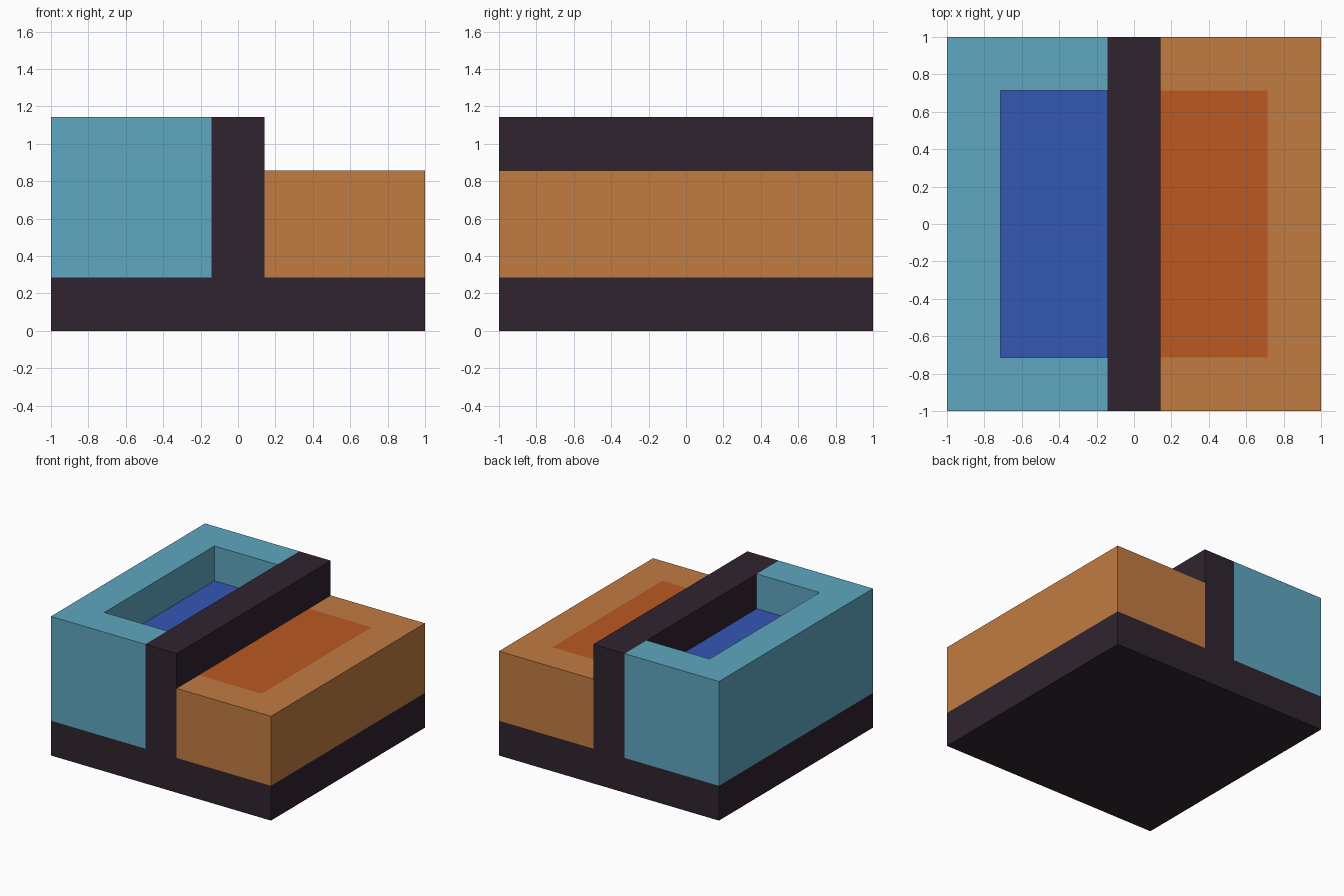
import bpy
import bmesh
from mathutils import Vector

cube = bpy.data.objects.get("Cube")
if cube:
    bpy.data.objects.remove(cube, do_unlink=True)

UNIT = 1 / 7          # everything sits on a grid of sevenths
SPINE = UNIT          # half width of the divider
INNER = 5 * UNIT      # edge of the recess
BASE = 2 * UNIT       # slab thickness
LOW = 6 * UNIT        # low side and recess floor
HIGH = 8 * UNIT       # tall side and divider


def material(name, rgb):
    """Flat colour given as 0-255 display values."""
    lin = [((c / 255 + 0.055) / 1.055) ** 2.4 for c in rgb] + [1]
    mat = bpy.data.materials.new(name)
    mat.use_nodes = True
    mat.diffuse_color = lin
    bsdf = mat.node_tree.nodes["Principled BSDF"]
    bsdf.inputs["Base Color"].default_value = lin
    bsdf.inputs["Roughness"].default_value = 0.9
    return mat


def prism(name, points, direction, mat):
    """Extrude a closed outline into a solid."""
    bm = bmesh.new()
    face = bm.faces.new([bm.verts.new(p) for p in points])
    result = bmesh.ops.extrude_face_region(bm, geom=[face], use_keep_orig=True)
    moved = [v for v in result["geom"] if isinstance(v, bmesh.types.BMVert)]
    bmesh.ops.translate(bm, vec=Vector(direction), verts=moved)
    bmesh.ops.recalc_face_normals(bm, faces=bm.faces)
    mesh = bpy.data.meshes.new(name)
    bm.to_mesh(mesh)
    bm.free()
    mesh.materials.append(mat)
    obj = bpy.data.objects.new(name, mesh)
    bpy.context.collection.objects.link(obj)
    return obj


dark = material("dark plum", (48, 36, 47))
teal = material("teal", (95, 167, 192))
blue = material("deep blue", (52, 87, 180))
tan = material("tan", (193, 124, 66))
rust = material("rust orange", (187, 88, 33))

# Slab and central divider: an upside-down T profile
profile = [(-1, 0), (1, 0), (1, BASE), (SPINE, BASE), (SPINE, HIGH),
           (-SPINE, HIGH), (-SPINE, BASE), (-1, BASE)]
prism("base_and_divider", [(x, -1, z) for x, z in profile], (0, 2, 0), dark)

# Each side: a C-shaped rim around a filled core
rim = [(SPINE, -1), (1, -1), (1, 1), (SPINE, 1),
       (SPINE, INNER), (INNER, INNER), (INNER, -INNER), (SPINE, -INNER)]
core = [(SPINE, -INNER), (INNER, -INNER), (INNER, INNER), (SPINE, INNER)]
for side, label, top, rim_mat, core_mat in (
        (-1, "right", HIGH, teal, blue),
        (1, "left", LOW, tan, rust)):
    prism(label + "_rim", [(side * x, y, BASE) for x, y in rim],
          (0, 0, top - BASE), rim_mat)
    prism(label + "_core", [(side * x, y, BASE) for x, y in core],
          (0, 0, LOW - BASE), core_mat)
